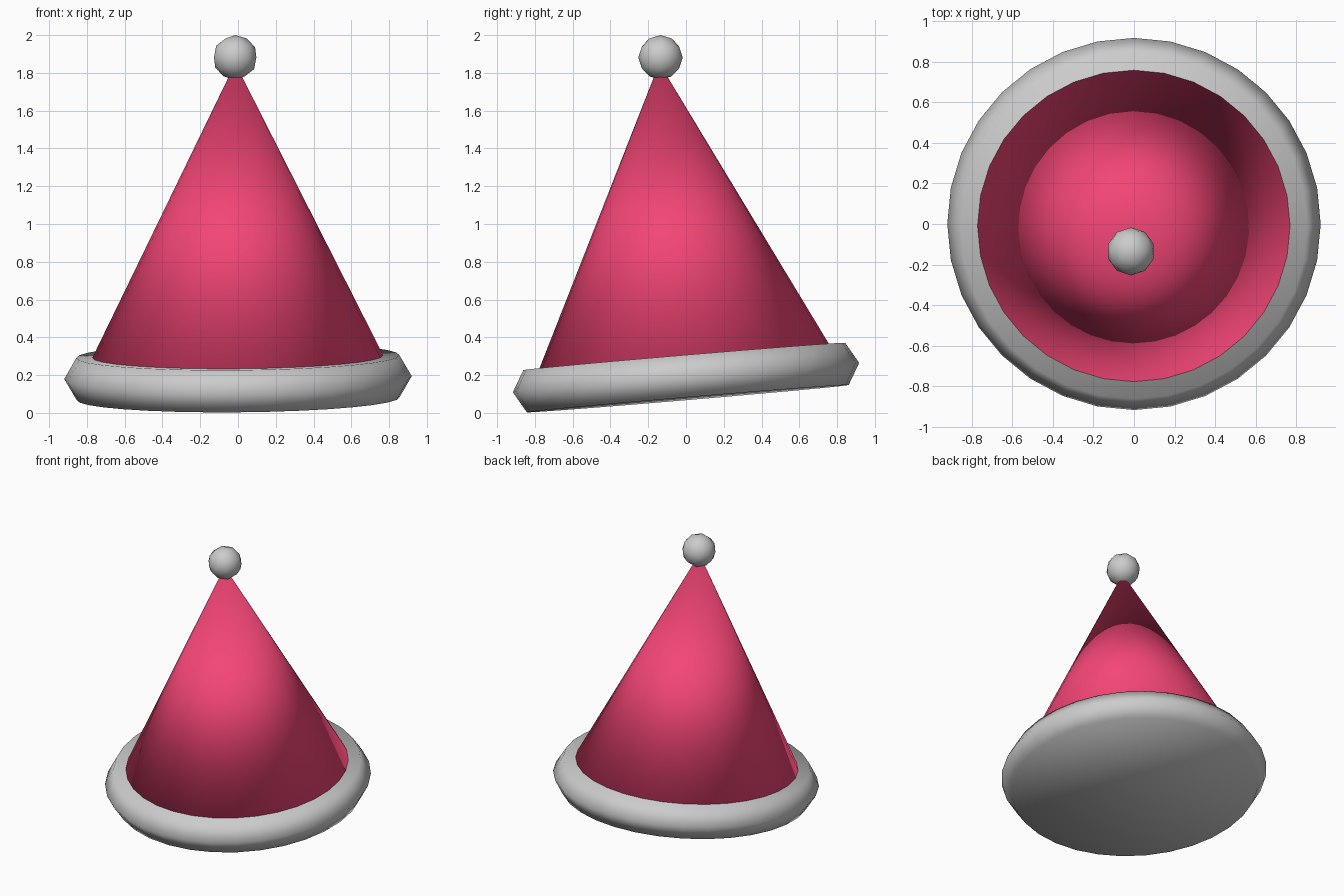
import bpy, bmesh
from math import radians, sin, cos, pi
from mathutils import Matrix, Vector

if "Cube" in bpy.data.objects:
    bpy.data.objects.remove(bpy.data.objects["Cube"])

SIDES = 32
# The whole hat leans slightly towards the front
LEAN = (Matrix.Translation((0, 0, 0.187))
        @ Matrix.Rotation(radians(4.85), 4, 'X')
        @ Matrix.Rotation(radians(-0.5), 4, 'Y'))


def lathe(name, profile):
    """Closed solid of revolution from (radius, height) points; radius 0 is a tip."""
    bm = bmesh.new()
    rings = []
    for r, z in profile:
        n = SIDES if r > 0 else 1
        rings.append([bm.verts.new((r * cos(2 * pi * i / SIDES), r * sin(2 * pi * i / SIDES), z))
                      for i in range(n)])
    for a, b in zip(rings, rings[1:]):
        for i in range(SIDES):
            j = (i + 1) % SIDES
            bm.faces.new((a[i], a[j], b[0]) if len(b) == 1 else (a[i], a[j], b[j], b[i]))
    bm.faces.new(rings[0][::-1])
    if len(rings[-1]) > 1:
        bm.faces.new(rings[-1])
    for f in bm.faces:
        f.smooth = True
    bm.transform(LEAN)
    mesh = bpy.data.meshes.new(name)
    bm.to_mesh(mesh)
    bm.free()
    obj = bpy.data.objects.new(name, mesh)
    bpy.context.collection.objects.link(obj)
    return obj


# Thick grey brim with a bulging edge
lathe("brim", [(0.855, -0.112), (0.92, 0), (0.855, 0.112)])

# Red cone, sunk into the brim
cone = lathe("hat_cone", [(0.855, -0.06), (0, 1.67)])
red = bpy.data.materials.new("red_felt")
red.diffuse_color = (0.9, 0.06, 0.18, 1)
red.use_nodes = True
red.node_tree.nodes["Principled BSDF"].inputs["Base Color"].default_value = red.diffuse_color
cone.data.materials.append(red)

# Pompom on the tip
bpy.ops.mesh.primitive_ico_sphere_add(subdivisions=2, radius=0.118,
                                      location=(-0.015, -0.135, 1.882))
pompom = bpy.context.object
pompom.name = "pompom"
bpy.ops.object.shade_smooth()
